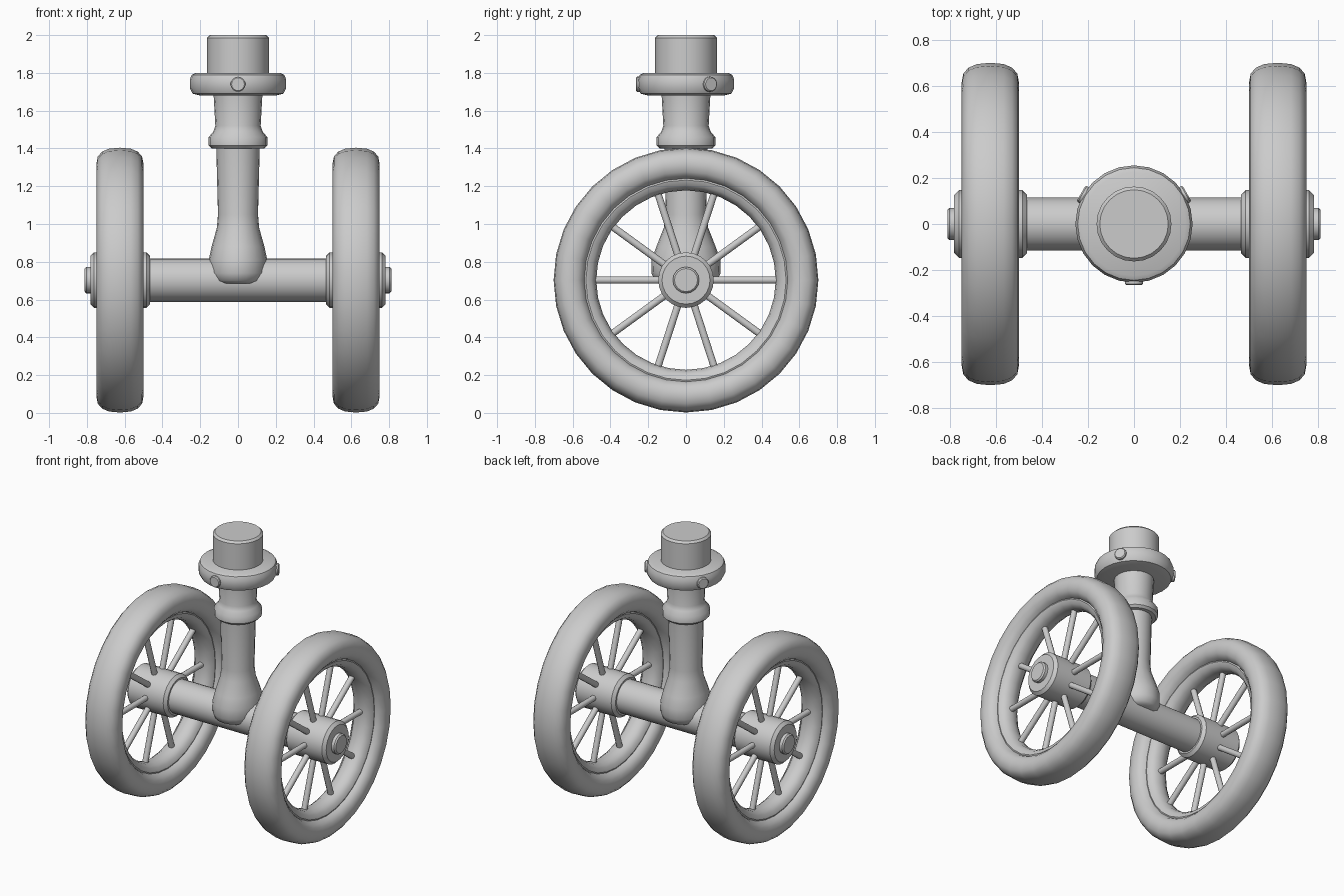
import bpy, math
from mathutils import Matrix

cube = bpy.data.objects.get("Cube")
if cube:
    bpy.data.objects.remove(cube, do_unlink=True)

AXLE_Z = 0.703
WHEEL_X = 0.625

grey = bpy.data.materials.new("plain grey")
grey.use_nodes = True
GREY = (0.6, 0.6, 0.6, 1)
grey.diffuse_color = GREY
grey.node_tree.nodes["Principled BSDF"].inputs["Base Color"].default_value = GREY


def finish(name, verts, faces, matrix, angle=40):
    mesh = bpy.data.meshes.new(name)
    mesh.from_pydata(verts, [], faces)
    mesh.materials.append(grey)
    mesh.transform(matrix)
    obj = bpy.data.objects.new(name, mesh)
    bpy.context.collection.objects.link(obj)
    bpy.ops.object.select_all(action='DESELECT')
    obj.select_set(True)
    bpy.context.view_layer.objects.active = obj
    bpy.ops.object.mode_set(mode='EDIT')
    bpy.ops.mesh.select_all(action='SELECT')
    bpy.ops.mesh.normals_make_consistent(inside=False)
    bpy.ops.object.mode_set(mode='OBJECT')
    bpy.ops.object.shade_smooth_by_angle(angle=math.radians(angle))
    return obj


def lathe(name, profile, sides, matrix, ring=False, depth=lambda h: 1):
    """Spin (radius, height) points round z; ring closes the profile, else caps it."""
    verts, faces, n = [], [], len(profile)
    for r, h in profile:
        for s in range(sides):
            a = math.tau * s / sides
            verts.append((r * math.cos(a), r * math.sin(a) * depth(h), h))
    for i in range(n if ring else n - 1):
        j = (i + 1) % n
        for s in range(sides):
            t = (s + 1) % sides
            faces.append((i * sides + s, i * sides + t, j * sides + t, j * sides + s))
    if not ring:
        faces.append(tuple(range(sides)))
        faces.append(tuple(range((n - 1) * sides, n * sides)))
    return finish(name, verts, faces, matrix)


def rod(name, radius, start, end, bevel, sides, matrix):
    return lathe(name, [(radius - bevel, start), (radius, start + bevel),
                        (radius, end - bevel), (radius - bevel, end)], sides, matrix)


def oval(radius, thick, width, count, power=1):
    """Closed rounded section centred on a radius."""
    def soft(v):
        return math.copysign(abs(v) ** power, v)
    angles = [math.tau * k / count for k in range(count)]
    return [(radius + thick * soft(math.cos(a)), width * soft(math.sin(a))) for a in angles]


# Column: flared foot, shaft and small collar
foot_depth = lambda h: 1 + 0.18 * min(1, max(0, (1.05 - h) / 0.25))
lathe("column", [(0.115, 0.685), (0.14, 0.70), (0.155, 0.74), (0.155, 0.81), (0.14, 0.88),
                 (0.112, 0.98), (0.106, 1.05), (0.115, 1.40), (0.14, 1.40), (0.155, 1.415),
                 (0.155, 1.46), (0.13, 1.49), (0.12, 1.52), (0.13, 1.70)],
      20, Matrix(), depth=foot_depth)

# Wide collar, top post and three pegs
lathe("collar", [(0.20, 1.68), (0.24, 1.69), (0.255, 1.72), (0.255, 1.765),
                 (0.245, 1.79), (0.225, 1.80)], 24, Matrix())
rod("top_post", 0.163, 1.75, 2.0, 0.014, 24, Matrix())
for k in range(3):
    turn = Matrix.Rotation(math.radians(-90 + 120 * k), 4, 'Z')
    rod("collar_peg", 0.04, 0.2, 0.266, 0.006, 16,
        Matrix.Translation((0, 0, 1.74)) @ turn @ Matrix.Rotation(math.pi / 2, 4, 'Y'))

# Axle
along_x = Matrix.Translation((0, 0, AXLE_Z)) @ Matrix.Rotation(math.pi / 2, 4, 'Y')
rod("axle", 0.115, -0.6, 0.6, 0.005, 24, along_x)

# Wheels
for label, side in (("left", 1), ("right", -1)):
    out = Matrix.Translation((0, 0, AXLE_Z)) @ Matrix.Rotation(side * math.pi / 2, 4, 'Y')
    centre = out @ Matrix.Translation((0, 0, WHEEL_X))
    lathe(label + "_tyre", oval(0.614, 0.087, 0.125, 16, 0.8), 32, centre, ring=True)
    lathe(label + "_rim", oval(0.53, 0.055, 0.075, 12), 32, centre, ring=True)
    rod(label + "_hub", 0.147, 0.465, 0.782, 0.02, 24, out)
    rod(label + "_hub_cap", 0.07, 0.75, 0.812, 0.009, 16, out)
    for k in range(10):
        # Spokes stand in the wheel plane, one pair level
        spin = Matrix.Rotation(math.tau * k / 10 + math.pi / 2, 4, 'Z')
        rod(label + "_spoke", 0.02, 0.1, 0.49, 0.004, 10,
            centre @ spin @ Matrix.Rotation(math.pi / 2, 4, 'Y'))
